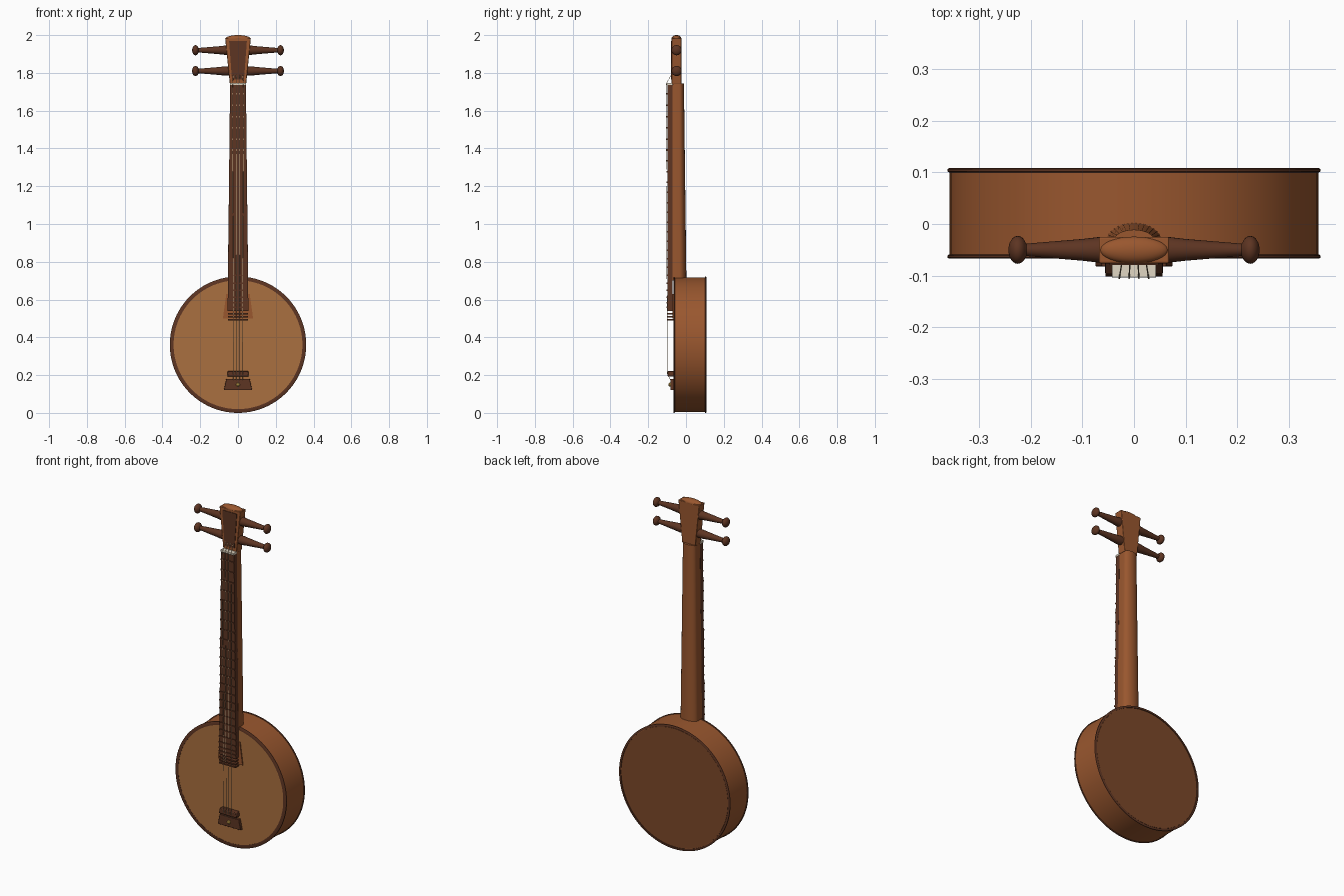
import bpy, bmesh, math
from mathutils import Matrix, Vector

if "Cube" in bpy.data.objects:
    bpy.data.objects.remove(bpy.data.objects["Cube"])


def mat(name, c):
    m = bpy.data.materials.new(name)
    m.diffuse_color = (*c, 1)
    m.use_nodes = True
    m.node_tree.nodes["Principled BSDF"].inputs["Base Color"].default_value = m.diffuse_color
    return m


WOOD = mat("wood", (0.32, 0.095, 0.028))
BACK = mat("back_wood", (0.20, 0.065, 0.022))
DARK = mat("dark_wood", (0.11, 0.035, 0.016))
TAN = mat("soundboard_wood", (0.40, 0.16, 0.05))
BONE = mat("bone", (0.75, 0.68, 0.55))
GOLD = mat("brass", (0.65, 0.40, 0.08))
STRING = mat("string", (0.55, 0.42, 0.25))


def make(name, bm, m, smooth=True, bevel=0):
    bmesh.ops.recalc_face_normals(bm, faces=bm.faces)
    me = bpy.data.meshes.new(name)
    bm.to_mesh(me)
    bm.free()
    o = bpy.data.objects.new(name, me)
    bpy.context.collection.objects.link(o)
    me.materials.append(m)
    if bevel:
        b = o.modifiers.new("bevel", 'BEVEL')
        b.width, b.segments = bevel, 2
    if smooth:
        bpy.ops.object.select_all(action='DESELECT')
        o.select_set(True)
        bpy.context.view_layer.objects.active = o
        bpy.ops.object.shade_smooth_by_angle(angle=math.radians(35))
    return o


def loft(name, rings, m, cap=True, closed=False, bevel=0):
    bm = bmesh.new()
    vs = [[bm.verts.new(p) for p in r] for r in rings]
    n = len(rings[0])
    pairs = list(zip(vs, vs[1:])) + ([(vs[-1], vs[0])] if closed else [])
    for a, b in pairs:
        for i in range(n):
            j = (i + 1) % n
            bm.faces.new((a[i], a[j], b[j], b[i]))
    if cap and not closed:
        bm.faces.new(vs[0])
        bm.faces.new(vs[-1])
    return make(name, bm, m, True, bevel)


def taper(name, z0, z1, w0, w1, y0, y1, m, bevel=0):
    return loft(name, [[(-w, y0, z), (w, y0, z), (w, y1, z), (-w, y1, z)]
                       for z, w in ((z0, w0), (z1, w1))], m, bevel=bevel)


def lathe(name, prof, centre, axis, m, n=24, closed=False):
    # profile is (distance along axis, radius)
    rot = Vector((0, 0, 1)).rotation_difference(Vector(axis)).to_matrix()
    rings = [[Vector(centre) + rot @ Vector((r * math.cos(t), r * math.sin(t), d))
              for t in (2 * math.pi * i / n for i in range(n))] for d, r in prof]
    return loft(name, rings, m, closed=closed)


# Round body: side wall, soundboard, back and two rims
C = (0, 0, 0.361)
Y = (0, 1, 0)
lathe("body_side", [(-0.062, 0.357), (0.104, 0.357)], C, Y, WOOD, 96)
lathe("soundboard", [(-0.066, 0.343), (-0.055, 0.343)], C, Y, TAN, 96)
lathe("back_panel", [(0.095, 0.347), (0.1065, 0.347)], C, Y, BACK, 96)
for name, y, w in (("front_rim", -0.063, 0.020), ("back_rim", 0.104, 0.012)):
    lathe(name, [(y - 0.002, 0.361), (y + 0.002, 0.361), (y + 0.004, 0.358),
                 (y + 0.004, 0.361 - w), (y - 0.004, 0.361 - w), (y - 0.004, 0.358)],
          C, Y, DARK, 96, closed=True)


# Neck with rounded back
def neck_ring(z, w, back):
    arc = [(w * math.cos(t), -0.035 + (back + 0.035) * math.sin(t), z)
           for t in (math.pi * i / 16 for i in range(17))]
    return [(-w, -0.072, z), (w, -0.072, z)] + arc


loft("neck", [neck_ring(0.70, 0.054, 0.002), neck_ring(1.745, 0.041, -0.011)], WOOD)

# Fingerboard and the flared plate beneath its lower end
FB0, FB1 = 0.54, 1.74
taper("fingerboard", FB0, FB1, 0.055, 0.042, -0.097, -0.071, DARK)
taper("neck_foot_plate", 0.50, 0.63, 0.08, 0.062, -0.072, -0.062, WOOD)


def board_width(z):
    return 0.055 - 0.013 * (z - FB0) / (FB1 - FB0)


# Frets along the board, then free-standing ones on the soundboard
for i in range(24):
    z = 0.56 + (1.69 - 0.56) * (i / 23) ** 1.25
    w = board_width(z)
    taper("fret", z - 0.004, z + 0.004, w, w, -0.102, -0.095, DARK)
for z in (0.492, 0.508, 0.526):
    taper("body_fret", z - 0.004, z + 0.004, 0.054, 0.054, -0.101, -0.064, DARK)
taper("nut", 1.735, 1.747, 0.043, 0.043, -0.104, -0.07, BONE, 0.002)

# Head with inlaid front panel and domed top
taper("head", 1.74, 1.985, 0.043, 0.068, -0.076, -0.025, WOOD, 0.003)
taper("head_panel", 1.765, 1.97, 0.032, 0.047, -0.079, -0.07, DARK)
bm = bmesh.new()
bmesh.ops.create_uvsphere(bm, u_segments=32, v_segments=16, radius=1,
                          matrix=Matrix.Translation((0, -0.0505, 1.982))
                          @ Matrix.Diagonal((0.066, 0.026, 0.018, 1)))
make("head_cap", bm, WOOD)

# Four tuning pegs with bulb ends
BULB = [(0.225 - 0.018 * math.cos(t), 0.027 * math.sin(t))
        for t in (math.pi * i / 12 for i in range(2, 12))]
for side in (-1, 1):
    for z in (1.81, 1.92):
        lathe("tuning_peg", [(0.03, 0.022), (0.066, 0.025), (0.10, 0.021), (0.16, 0.016),
                             (0.208, 0.012)] + BULB + [(0.243, 0.002)],
              (0, -0.05, z), (side, 0, 0), DARK)

# Bridge, tailpiece and its brass pin
taper("bridge", 0.192, 0.222, 0.057, 0.054, -0.097, -0.064, DARK, 0.004)
taper("tailpiece", 0.12, 0.18, 0.075, 0.062, -0.082, -0.064, DARK, 0.002)
lathe("tailpiece_pin", [(0, 0.010), (0.010, 0.010), (0.014, 0.006)],
      (0, -0.078, 0.15), (0, -1, 0), GOLD, 16)

# Four strings from tailpiece over bridge to nut
for k in (-1.5, -0.5, 0.5, 1.5):
    path = [(k * 0.016, -0.08, 0.17), (k * 0.016, -0.0985, 0.207), (k * 0.019, -0.1055, 1.741),
            (k * 0.016, -0.078, 1.79)]
    r = 0.0013
    loft("string", [[(x + r * math.cos(t), y + r * math.sin(t), z)
                     for t in (math.pi * i / 3 for i in range(6))] for x, y, z in path], STRING)
